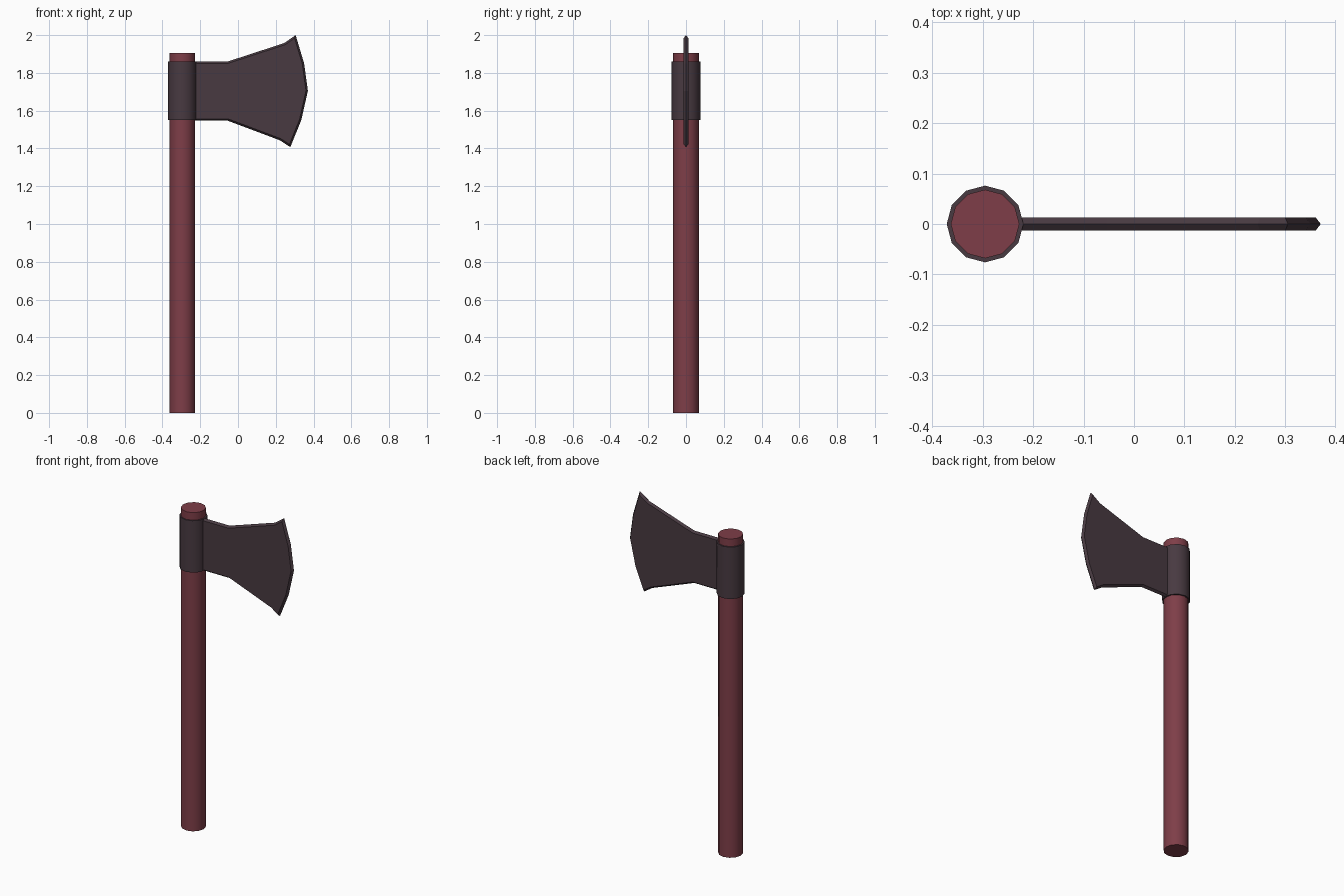
import bpy, bmesh, math
from mathutils import Vector

if "Cube" in bpy.data.objects:
    bpy.data.objects.remove(bpy.data.objects["Cube"])

HANDLE_X = -0.295


def material(name, rgb):
    m = bpy.data.materials.new(name)
    m.diffuse_color = (*rgb, 1)
    m.use_nodes = True
    m.node_tree.nodes["Principled BSDF"].inputs["Base Color"].default_value = m.diffuse_color
    return m


wood = material("red_wood", (0.21, 0.048, 0.065))
metal = material("dark_metal", (0.065, 0.042, 0.053))


def rod(name, radius, z0, z1, mat):
    bpy.ops.mesh.primitive_cylinder_add(vertices=12, radius=radius, depth=z1 - z0,
                                        location=(HANDLE_X, 0, (z0 + z1) / 2),
                                        rotation=(0, 0, math.pi / 2))
    ob = bpy.context.object
    ob.name = name
    ob.data.materials.append(mat)
    bpy.ops.object.shade_smooth_by_angle(angle=math.radians(40))
    return ob


# Handle and the collar around it
rod("handle", 0.068, 0, 1.905, wood)
rod("collar", 0.076, 1.55, 1.86, metal)

# Blade outline (x, z), clockwise from the top of the collar
outline = [Vector(p) for p in [
    (-0.25, 1.86), (-0.055, 1.86), (0.245, 1.958), (0.305, 2.0), (0.35, 1.85),
    (0.37, 1.705), (0.335, 1.55), (0.277, 1.407), (0.222, 1.443),
    (-0.055, 1.547), (-0.25, 1.547)]]


def inset(points, d):
    result = []
    for i, p in enumerate(points):
        a = (p - points[i - 1]).normalized()
        b = (points[(i + 1) % len(points)] - p).normalized()
        na, nb = Vector((a.y, -a.x)), Vector((b.y, -b.x))
        result.append(p + (na + nb) * d / (1 + na.dot(nb)))
    return result


# Blade: flat cheeks either side of a sharp centre ridge
bm = bmesh.new()
inner = inset(outline, 0.01)
rings = [[bm.verts.new((p.x, y, p.y)) for p in pts]
         for pts, y in ((inner, -0.013), (outline, 0), (inner, 0.013))]
n = len(outline)
for r0, r1 in zip(rings, rings[1:]):
    for i in range(n):
        j = (i + 1) % n
        bm.faces.new((r0[i], r0[j], r1[j], r1[i]))
bm.faces.new(rings[0])
bm.faces.new(rings[2])
bmesh.ops.recalc_face_normals(bm, faces=bm.faces)
mesh = bpy.data.meshes.new("blade")
bm.to_mesh(mesh)
bm.free()
mesh.materials.append(metal)
bpy.context.collection.objects.link(bpy.data.objects.new("blade", mesh))
